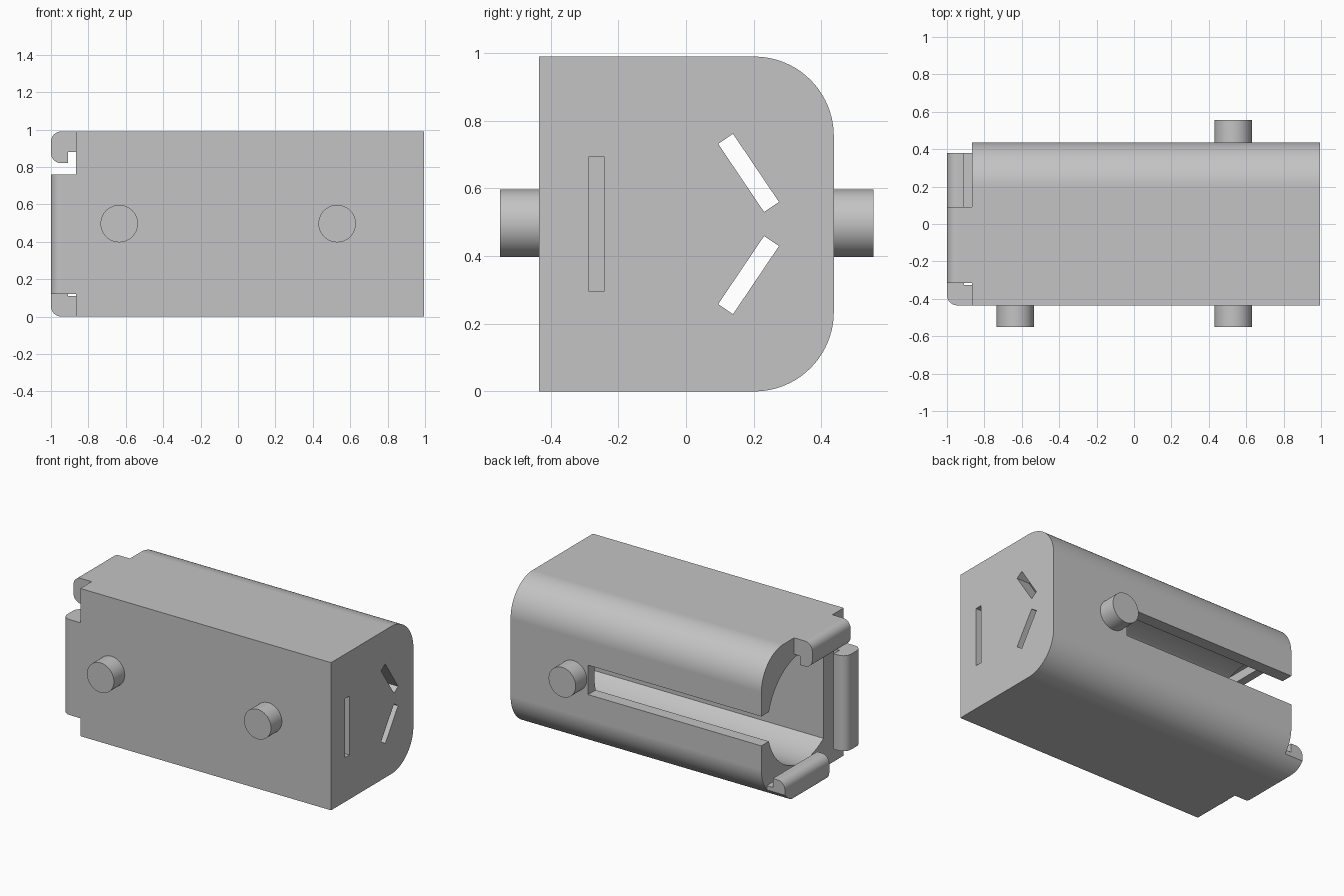
import bpy, bmesh, math
from mathutils import Vector

if "Cube" in bpy.data.objects:
    bpy.data.objects.remove(bpy.data.objects["Cube"], do_unlink=True)

grey = bpy.data.materials.new("plain grey")
grey.use_nodes = True
COLOUR = (0.55, 0.55, 0.55, 1)
grey.diffuse_color = COLOUR
grey.node_tree.nodes["Principled BSDF"].inputs["Base Color"].default_value = COLOUR

X0, X1 = -0.865, 0.995      # open end and closed end
Y0, Y1 = -0.435, 0.437      # flat front and rounded back
TOP, MID = 0.99, 0.495


def prism(name, pts, place, lo, hi):
    """Extrude a 2D outline between lo and hi; place maps (u, v, w) to x, y, z."""
    bm = bmesh.new()
    rings = [[bm.verts.new(Vector(place(u, v, w))) for u, v in pts] for w in (lo, hi)]
    bm.faces.new(rings[0])
    bm.faces.new(rings[1])
    n = len(pts)
    for i in range(n):
        j = (i + 1) % n
        bm.faces.new((rings[0][i], rings[0][j], rings[1][j], rings[1][i]))
    bmesh.ops.recalc_face_normals(bm, faces=bm.faces)
    mesh = bpy.data.meshes.new(name)
    bm.to_mesh(mesh)
    bm.free()
    mesh.materials.append(grey)
    obj = bpy.data.objects.new(name, mesh)
    bpy.context.collection.objects.link(obj)
    return obj


def arc(cu, cv, r, a0, a1, steps):
    angles = [math.radians(a0 + (a1 - a0) * i / steps) for i in range(steps + 1)]
    return [(cu + r * math.cos(a), cv + r * math.sin(a)) for a in angles]


def combine(target, other, operation):
    """Apply a boolean and remove the helper object."""
    mod = target.modifiers.new("combine", 'BOOLEAN')
    mod.operation, mod.object, mod.solver = operation, other, 'EXACT'
    bpy.context.view_layer.objects.active = target
    bpy.ops.object.modifier_apply(modifier=mod.name)
    bpy.data.objects.remove(other, do_unlink=True)


def along_x(u, v, w):
    return (w, u, v)


def along_y(u, v, w):
    return (u, w, v)


def box_outline(cy, cz, length, width, angle):
    a = math.radians(angle)
    d = Vector((math.cos(a), math.sin(a))) * length / 2
    n = Vector((-math.sin(a), math.cos(a))) * width / 2
    c = Vector((cy, cz))
    return [tuple(c + s * d + t * n) for s, t in ((-1, -1), (1, -1), (1, 1), (-1, 1))]


# Outer shell: square front, two rounded back edges
R = 0.235
outline = ([(Y0, 0)] + arc(Y1 - R, R, R, -90, 0, 20)
           + arc(Y1 - R, TOP - R, R, 0, 90, 20) + [(Y0, TOP)])
body = prism("body", outline, along_x, X0, X1)

# Round bore with a flat front side, open at one end
flat = math.degrees(math.acos(-0.22 / 0.37))
bore = arc(0, MID, 0.37, -flat, flat, 64)
combine(body, prism("bore_cutter", bore, along_x, X0 - 0.1, 0.9), 'DIFFERENCE')

# Long slot in the back wall
slot = [(X0 - 0.1, MID - 0.097), (0.42, MID - 0.097), (0.42, MID + 0.1), (X0 - 0.1, MID + 0.1)]
combine(body, prism("slot_cutter", slot, along_y, 0.2, 0.6), 'DIFFERENCE')

# Three narrow slots in the closed end
for cy, cz, length, width, angle in ((0.185, 0.646, 0.243, 0.053, -56),
                                     (0.185, 0.344, 0.243, 0.053, 56),
                                     (-0.265, MID, 0.395, 0.048, 90)):
    cutter = prism("end_slot_cutter", box_outline(cy, cz, length, width, angle), along_x, 0.88, 1.1)
    combine(body, cutter, 'DIFFERENCE')

# Hooked clips around the open end
reach, depth, arm, tip, r = 0.135, 0.17, 0.11, 0.09, 0.055
hook = ([(-0.02, 0)] + arc(reach - r, r, r, -90, 0, 8)
        + arc(reach - r, depth - r, r, 0, 90, 8)
        + [(reach - tip, depth), (reach - tip, arm), (-0.02, arm)])
top_clip = prism("top_clip", hook, lambda u, v, w: (X0 - u, w, TOP - v), -0.315, 0.09)
bottom_clip = prism("bottom_clip", hook, lambda u, v, w: (X0 - u, w, v), -0.09, 0.38)
front_clip = prism("front_clip", hook, lambda u, v, w: (X0 - u, Y0 + v, w), 0.12, 0.76)
combine(bottom_clip, prism("trim_outline", outline, along_x, -1.1, -0.7), 'INTERSECT')
for clip in (top_clip, bottom_clip, front_clip):
    combine(body, clip, 'UNION')

# Round pegs
pegs = [prism(name, arc(x, MID + 0.002, 0.1, 0, 360 - 7.5, 47), along_y, lo, hi)
        for name, x, lo, hi in (("front_right_peg", -0.635, -0.55, Y0 + 0.02),
                                ("front_left_peg", 0.53, -0.55, Y0 + 0.02),
                                ("back_peg", 0.53, Y1 - 0.02, 0.555))]

# Smooth curved faces, crisp edges
for obj in [body] + pegs:
    bpy.ops.object.select_all(action='DESELECT')
    obj.select_set(True)
    bpy.context.view_layer.objects.active = obj
    bpy.ops.object.shade_smooth_by_angle(angle=math.radians(30))
    weighted = obj.modifiers.new("flat_face_normals", 'WEIGHTED_NORMAL')
    weighted.keep_sharp = True
